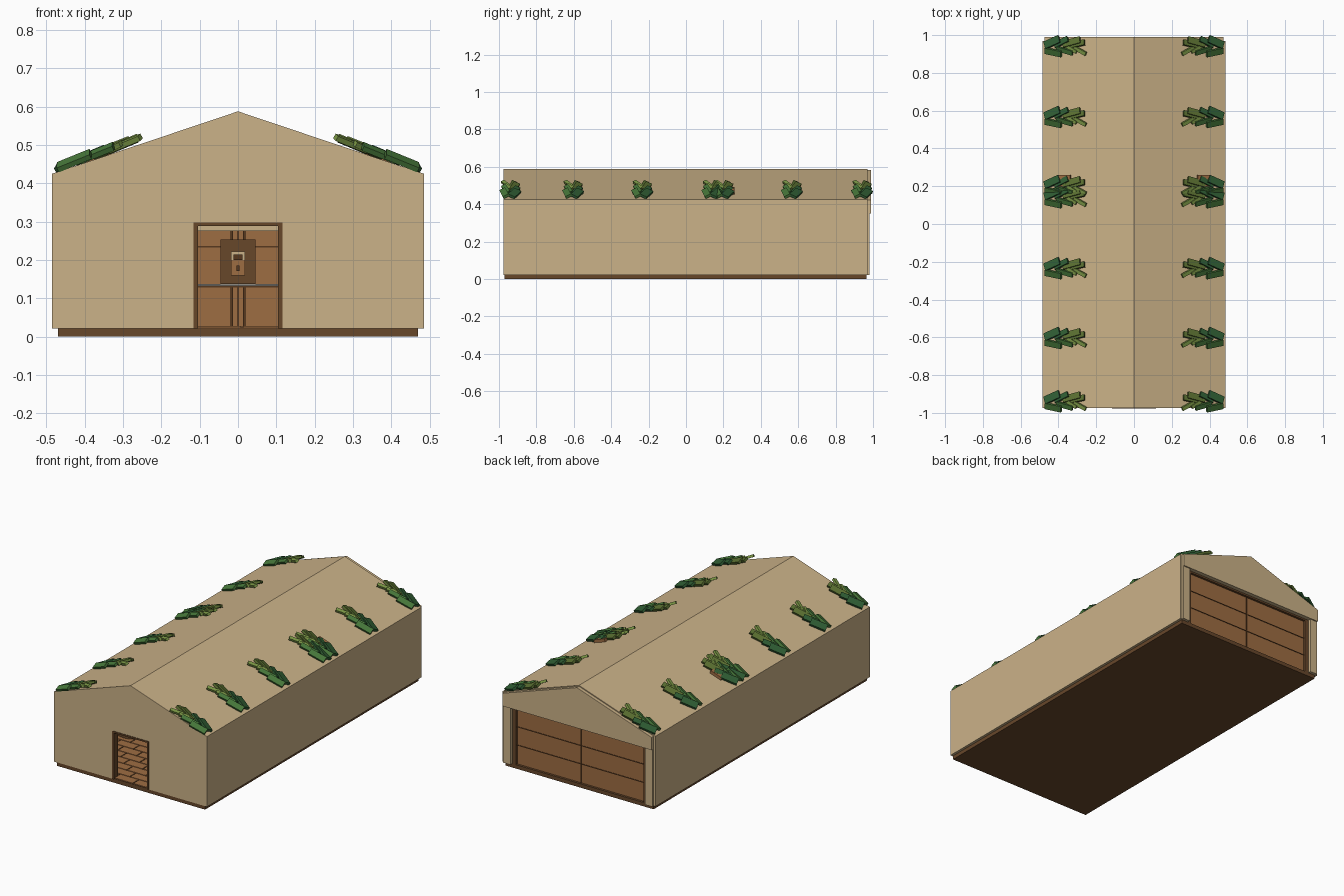
import bpy, bmesh, math
from mathutils import Vector, Matrix

if "Cube" in bpy.data.objects:
    bpy.data.objects.remove(bpy.data.objects["Cube"])


def material(name, hexcol):
    lin = []
    for i in (0, 2, 4):
        c = int(hexcol[i:i + 2], 16) / 255
        lin.append(c / 12.92 if c <= 0.04045 else ((c + 0.055) / 1.055) ** 2.4)
    m = bpy.data.materials.new(name)
    m.diffuse_color = (*lin, 1)
    m.use_nodes = True
    m.node_tree.nodes["Principled BSDF"].inputs["Base Color"].default_value = m.diffuse_color
    return m


TAN = material("tan_plaster", "CBB288")
DARK = material("dark_timber", "67472A")
WOOD = material("warm_wood", "9E6D42")
SEAM = material("seam_brown", "57391F")
GREY = material("iron_grey", "8E8B84")
LEAF_DARK = material("deep_green", "2F5D33")
LEAF_MID = material("mid_green", "47783A")
LEAF_OLIVE = material("olive_green", "596E30")
LEAF_LIGHT = material("light_green", "7F9C48")


def finish(name, bm, mats):
    bmesh.ops.recalc_face_normals(bm, faces=bm.faces)
    me = bpy.data.meshes.new(name)
    bm.to_mesh(me)
    bm.free()
    for m in mats:
        me.materials.append(m)
    ob = bpy.data.objects.new(name, me)
    bpy.context.collection.objects.link(ob)
    return ob


def add_box(bm, x, y, z, index=0):
    """Box from (min, max) ranges."""
    size = [b - a for a, b in (x, y, z)]
    mid = [(a + b) / 2 for a, b in (x, y, z)]
    vs = bmesh.ops.create_cube(bm, size=1, matrix=Matrix.Translation(mid) @ Matrix.Diagonal((*size, 1)))["verts"]
    for f in {f for v in vs for f in v.link_faces}:
        f.material_index = index


def boxes(name, mat, *ranges):
    bm = bmesh.new()
    for r in ranges:
        add_box(bm, *r)
    return finish(name, bm, [mat])


def prism(name, mat, half, y0, y1):
    """Extrude a left-right symmetric profile (right half given) along y."""
    pts = half + [(-x, z) for x, z in reversed(half) if x > 0]
    bm = bmesh.new()
    face = bm.faces.new([bm.verts.new((x, y0, z)) for x, z in pts])
    new = bmesh.ops.extrude_face_region(bm, geom=[face])["geom"]
    bmesh.ops.translate(bm, vec=(0, y1 - y0, 0), verts=[g for g in new if isinstance(g, bmesh.types.BMVert)])
    return finish(name, bm, [mat])


# Base slab
boxes("base_slab", DARK, ((-.47, .47), (-.97, .965), (0, .022)))

# Roof and side walls as one thin shell
bm = bmesh.new()
outer = [(-.485, .022), (-.485, .425), (0, .588), (.485, .425), (.485, .022)]
inner = [(-.47, .022), (-.47, .415), (0, .574), (.47, .415), (.47, .022)]
rings = [[bm.verts.new((x, y, z)) for x, z in prof] for prof in (outer, inner) for y in (-.975, .97)]
o0, o1, i0, i1 = rings
for k in range(4):
    for a, b in ((o0, o1), (i0, i1), (o0, i0), (o1, i1)):
        bm.faces.new((a[k], a[k + 1], b[k + 1], b[k]))
for k in (0, 4):
    bm.faces.new((o0[k], o1[k], i1[k], i0[k]))
finish("roof_and_side_walls", bm, [TAN])

# Front gable wall with doorway
prism("front_wall", TAN, [(0, .582), (.472, .423), (.472, .022), (.115, .022), (.115, .296), (0, .296)], -.974, -.94)
prism("front_door_frame", DARK, [(0, .298), (.116, .298), (.116, .022), (.105, .022), (.105, .289), (0, .289)],
      -.977, -.938)

# Back gable, corner pillars and dark door frame
prism("back_gable", TAN, [(0, .582), (.474, .423), (.474, .35), (0, .35)], .935, .989)
for s in (-1, 1):
    boxes("back_pillar", TAN, (sorted((s * .428, s * .474)), (.935, .982), (.022, .35)))
prism("back_door_frame", DARK, [(0, .352), (.43, .352), (.43, .022), (.405, .022), (.405, .34), (0, .34)],
      .93, .965)

# Two big back doors with plank seams on both faces
for s in (-1, 1):
    boxes("back_door", WOOD, (sorted((s * .002, s * .406)), (.93, .952), (.022, .342)))
bm = bmesh.new()
for y in ((.952, .955), (.927, .93)):
    for z in (.13, .235):
        add_box(bm, (-.405, .405), y, (z - .002, z + .002))
    add_box(bm, (-.003, .003), y, (.022, .34))
for s in (-1, 1):
    add_box(bm, sorted((s * .013, s * .02)), (.926, .93), (.025, .34))
finish("back_door_seams", bm, [SEAM])
boxes("door_rail", GREY, ((-.405, .405), (.921, .927), (.132, .137)))

# Tie beam and hanging board inside
boxes("tie_beam", TAN, ((-.47, .47), (.88, .92), (.276, .305)))
boxes("hanging_board", DARK, ((-.046, .046), (.88, .921), (.137, .253)))
boxes("board_panel", WOOD, ((-.018, .018), (.874, .88), (.16, .2)))
boxes("board_plate", TAN, ((-.018, .018), (.874, .88), (.2, .222)))
boxes("board_latch", SEAM, ((-.012, .012), (.87, .875), (.2, .214)), ((-.004, .004), (.87, .875), (.172, .186)))

# Brick-laid floor: staggered tiles over a dark bed
bm = bmesh.new()
add_box(bm, (-.469, .469), (-.97, .93), (.02, .024), 1)
row, y = 0, -.968
while y < .92:
    x = -.467 - (.06 if row % 2 else 0)
    while x < .466:
        add_box(bm, (max(x, -.467), min(x + .115, .467)), (y, min(y + .053, .928)), (.021, .028))
        x += .12
    y += .058
    row += 1
finish("brick_floor", bm, [WOOD, SEAM])

# Low round drum standing on the floor
bm = bmesh.new()
bmesh.ops.create_cone(bm, cap_ends=True, segments=16, radius1=.1, radius2=.1, depth=.04,
                      matrix=Matrix.Translation((-.35, -.44, .048)))
finish("round_drum", bm, [DARK])

# Leaf sprigs: (start x, t), (end x, t), width, roll, colour index
LEAVES = [((.472, .005), (.395, .040), .042, .45, 0),
          ((.470, -.022), (.385, -.040), .034, -.5, 1),
          ((.420, .005), (.350, .040), .030, .5, 0),
          ((.410, -.010), (.325, -.035), .026, -.5, 1),
          ((.375, .010), (.285, .035), .036, .45, 2),
          ((.335, .005), (.262, .022), .030, .4, 2),
          ((.375, .015), (.305, -.030), .018, -.4, 3),
          ((.335, .005), (.255, -.040), .020, -.4, 3)]


def roof_z(x):
    return .588 - .336 * abs(x)


def add_bar(bm, a, b, width, thick, roll, index):
    """Slim box between two points, rolled about its length."""
    d = (b - a).normalized()
    side = Vector((0, 0, 1)).cross(d).normalized()
    rot = Matrix((d, side, d.cross(side))).transposed().to_4x4()
    mat = (Matrix.Translation((a + b) / 2) @ rot @ Matrix.Rotation(roll, 4, 'X')
           @ Matrix.Diagonal(((b - a).length, width, thick, 1)))
    vs = bmesh.ops.create_cube(bm, size=1, matrix=mat)["verts"]
    for f in {f for v in vs for f in v.link_faces}:
        f.material_index = index


for s in (-1, 1):
    for cy in (-.94, -.605, -.235, .14, .2, .565, .94):
        bm = bmesh.new()
        for (xa, ta), (xb, tb), w, roll, idx in LEAVES:
            a = Vector((s * xa, cy + ta, roof_z(xa) + .012))
            b = Vector((s * xb, cy + tb, roof_z(xb) + .018))
            add_bar(bm, a, b, w, .014, s * roll, idx)
        finish("leaf_sprig", bm, [LEAF_DARK, LEAF_MID, LEAF_OLIVE, LEAF_LIGHT])
    # Small wooden tray tucked under the middle sprigs
    bm = bmesh.new()
    for yy in (.17, .21, .247):
        add_bar(bm, Vector((s * .405, yy, roof_z(.405) + .008)), Vector((s * .335, yy, roof_z(.335) + .008)),
                .024, .018, 0, 0)
    finish("roof_tray", bm, [WOOD])
